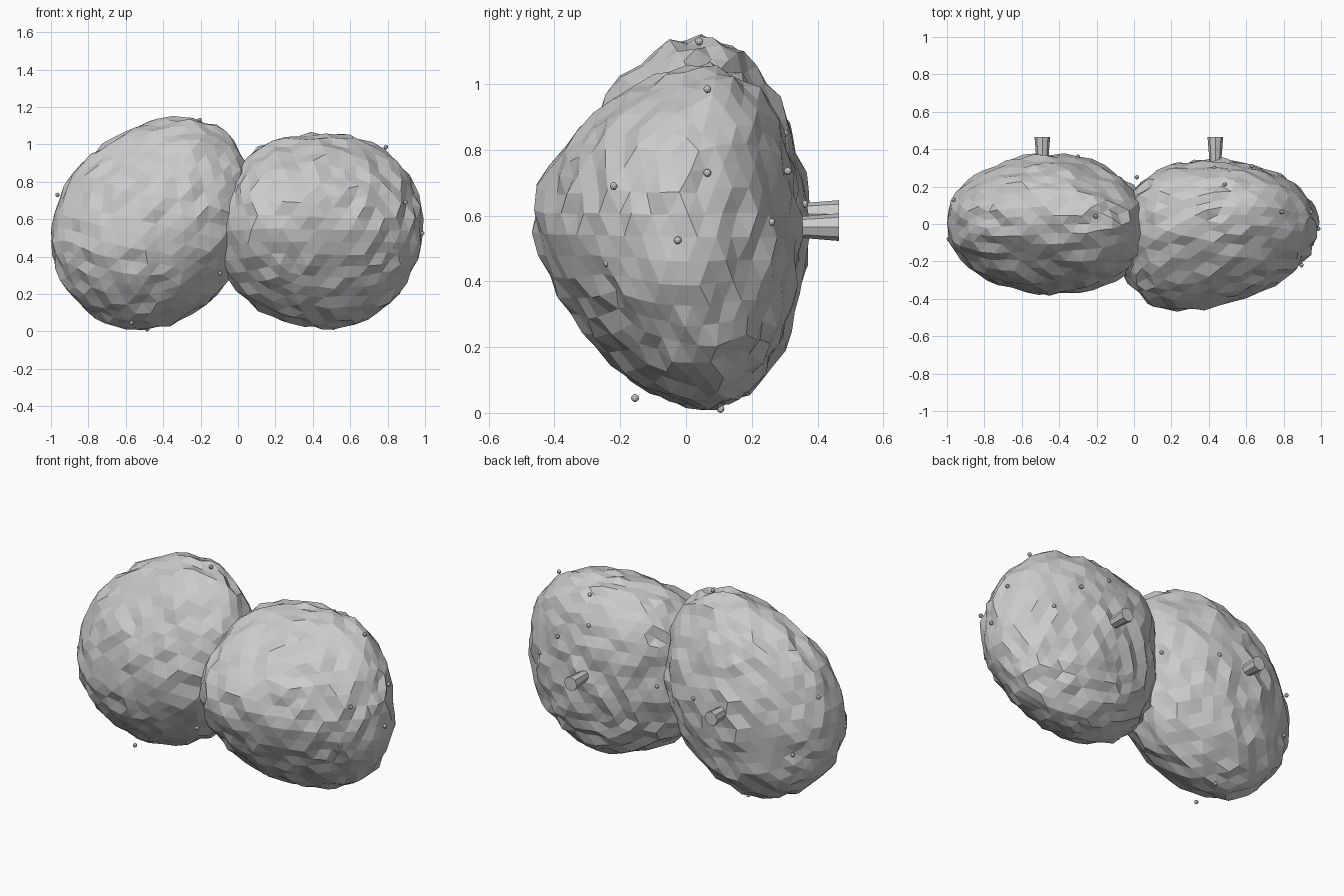
import bpy, bmesh, math, random
from mathutils import Vector, Matrix

if "Cube" in bpy.data.objects:
    bpy.data.objects.remove(bpy.data.objects["Cube"])

random.seed(7)

grey = bpy.data.materials.new("plain_grey")
grey.diffuse_color = (0.6, 0.6, 0.6, 1)
grey.use_nodes = True
grey.node_tree.nodes["Principled BSDF"].inputs["Base Color"].default_value = grey.diffuse_color


def finish(name, bm):
    mesh = bpy.data.meshes.new(name)
    bm.to_mesh(mesh)
    bm.free()
    mesh.materials.append(grey)
    obj = bpy.data.objects.new(name, mesh)
    bpy.context.collection.objects.link(obj)
    return obj


# Lumpy faceted fruit: ellipsoid, turned about y, with broad bulges, a bend and rough skin
def fruit(name, centre, radii, turn, bend, bulges):
    bm = bmesh.new()
    bmesh.ops.create_icosphere(bm, subdivisions=4, radius=1)
    rot = Matrix.Rotation(math.radians(turn), 3, 'Y')
    for v in bm.verts:
        d = v.co.normalized()
        p = rot @ Vector([d[i] * radii[i] for i in range(3)])
        n = (rot @ Vector([d[i] / radii[i] for i in range(3)])).normalized()
        w = rot @ d
        for direction, amount in bulges:
            b = Vector(direction).normalized()
            p += b * amount * math.exp(-(1 - w.dot(b)) / 0.2)
        p.y += bend * p.z * p.z
        p += n * random.uniform(-0.016, 0.014)
        v.co = p + Vector(centre)
    return finish(name, bm)


fruit("left_fruit", (-0.445, -0.005, 0.58), (0.595, 0.38, 0.49), -45, 0.17,
      [((-0.85, 0.2, 0.35), 0.02), ((0.4, -0.1, 0.85), 0.035),
       ((0.2, 0, -1), 0.025), ((0.6, 0.5, 0.55), -0.04),
       ((-0.3, -0.7, 0.6), -0.03)])
fruit("right_fruit", (0.45, -0.03, 0.53), (0.53, 0.37, 0.5), 0, 0.27,
      [((-0.5, -0.85, 0.2), 0.115), ((-0.65, 0, 0.75), 0.05),
       ((0.6, 0.2, 0.75), 0.05), ((-0.8, -0.3, -0.5), 0.04),
       ((0.5, 0.1, -0.85), 0.025), ((0.45, -0.65, -0.55), -0.045),
       ((-0.5, 0.6, 0.5), 0.03)])


# Short flared stems on the back
def stem(name, x, z):
    bm = bmesh.new()
    turn = Matrix.Translation((x, 0.38, z)) @ Matrix.Rotation(-math.pi / 2, 4, 'X')
    bmesh.ops.create_cone(bm, cap_ends=True, segments=8, radius1=0.028,
                          radius2=0.042, depth=0.17, matrix=turn)
    finish(name, bm)


stem("left_stem", -0.49, 0.605)
stem("right_stem", 0.435, 0.565)

# Tiny seeds dotted over the skin
seeds = [(-0.205, 0.04, 1.13), (-0.815, -0.13, 0.78), (-0.965, 0.13, 0.73),
         (-0.99, -0.08, 0.485), (-0.57, -0.155, 0.045), (-0.485, 0.105, 0.012),
         (-0.30, 0.36, 0.635), (-0.865, 0.23, 0.4), (-0.095, -0.25, 0.31),
         (0.565, 0.085, 1.025), (0.79, 0.065, 0.985), (0.945, 0.065, 0.73),
         (0.985, -0.025, 0.525), (0.895, -0.22, 0.69), (0.84, -0.24, 0.455),
         (0.51, 0.065, 0.02), (0.485, 0.21, 0.985), (0.63, 0.31, 0.735),
         (0.43, 0.30, 0.85), (0.78, 0.26, 0.58), (0.015, 0.25, 0.58)]
bm = bmesh.new()
for s in seeds:
    bmesh.ops.create_icosphere(bm, subdivisions=2, radius=0.012,
                               matrix=Matrix.Translation(s))
finish("seeds", bm)
